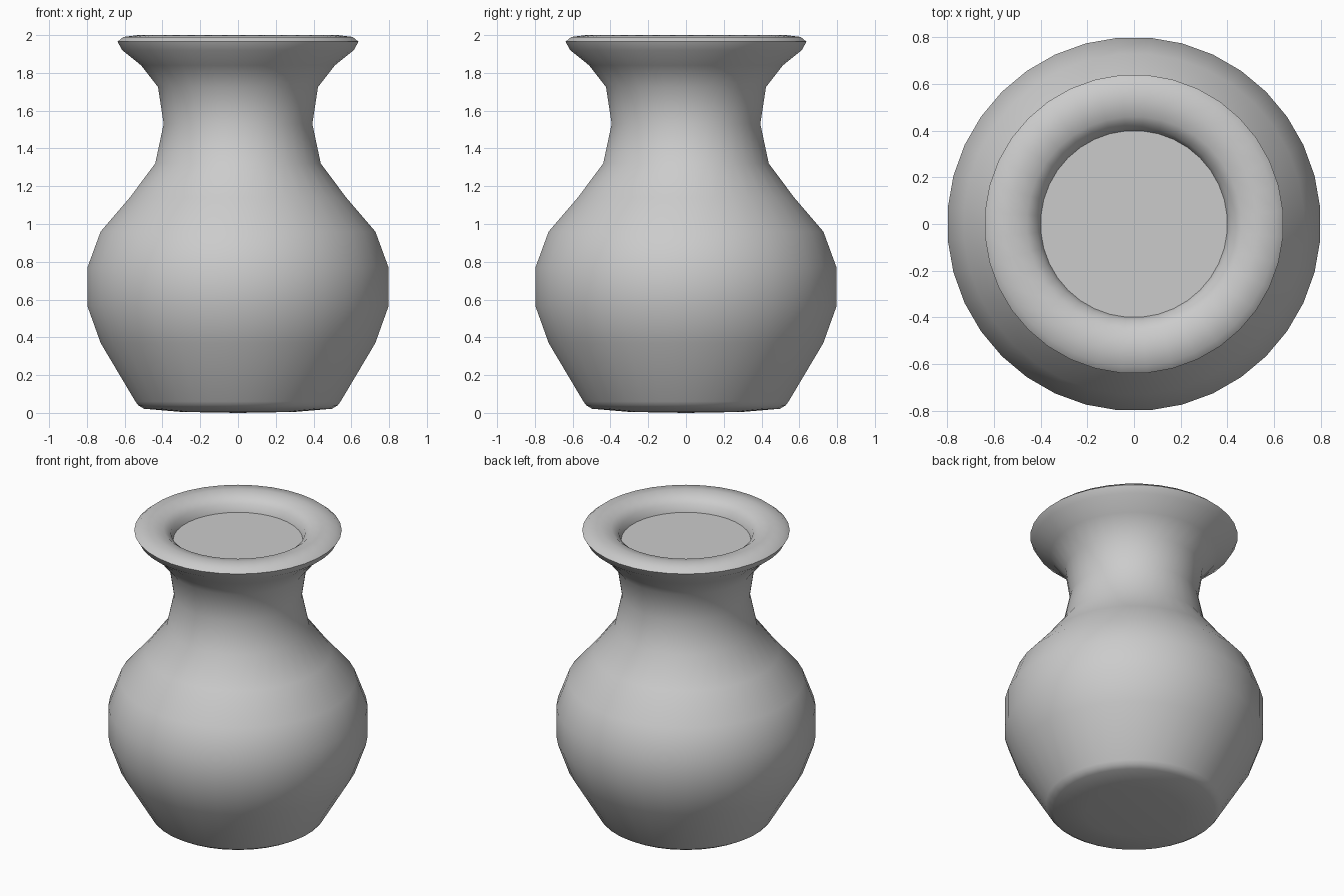
import bpy
import bmesh
import math

SIDES = 36

old = bpy.data.objects.get("Cube")
if old:
    bpy.data.objects.remove(old, do_unlink=True)


def make_material(name, colour):
    mat = bpy.data.materials.new(name)
    mat.use_nodes = True
    mat.diffuse_color = colour
    mat.node_tree.nodes["Principled BSDF"].inputs["Base Color"].default_value = colour
    return mat


def lathe(name, profile, mat, smooth_angle):
    """Spin a (radius, height) profile round z; zero radius closes an end."""
    bm = bmesh.new()
    rings = []
    for r, z in profile:
        if r == 0:
            rings.append([bm.verts.new((0, 0, z))] * SIDES)
            continue
        angles = [math.tau * (i + 0.5) / SIDES for i in range(SIDES)]
        rings.append([bm.verts.new((r * math.cos(a), r * math.sin(a), z)) for a in angles])
    for low, high in zip(rings, rings[1:]):
        for i in range(SIDES):
            j = (i + 1) % SIDES
            corners = [low[i], low[j], high[j], high[i]]
            bm.faces.new(list(dict.fromkeys(corners)))
    bmesh.ops.recalc_face_normals(bm, faces=bm.faces)
    mesh = bpy.data.meshes.new(name)
    bm.to_mesh(mesh)
    bm.free()
    mesh.materials.append(mat)
    obj = bpy.data.objects.new(name, mesh)
    bpy.context.collection.objects.link(obj)
    bpy.ops.object.select_all(action="DESELECT")
    obj.select_set(True)
    bpy.context.view_layer.objects.active = obj
    bpy.ops.object.shade_smooth_by_angle(angle=math.radians(smooth_angle))
    return obj


clay = make_material("pale_grey_clay", (0.6, 0.6, 0.6, 1))

# Underside and foot
foot = [(0, 0), (0.3, 0.005), (0.5, 0.022), (0.53, 0.04), (0.545, 0.06)]
# Round belly
belly = [(0.73, 0.37), (0.8, 0.565), (0.8, 0.77), (0.73, 0.96), (0.575, 1.14)]
# Waisted neck
neck = [(0.44, 1.32), (0.395, 1.53), (0.425, 1.725)]
# Flared, rounded lip with a short drop inside
lip = [(0.515, 1.84), (0.615, 1.92), (0.64, 1.965), (0.61, 1.99),
       (0.53, 2.0), (0.46, 1.985), (0.415, 1.95), (0.4, 1.9)]
# Shallow closed mouth
mouth = [(0, 1.9)]

lathe("vase", foot + belly + neck + lip + mouth, clay, 55)
